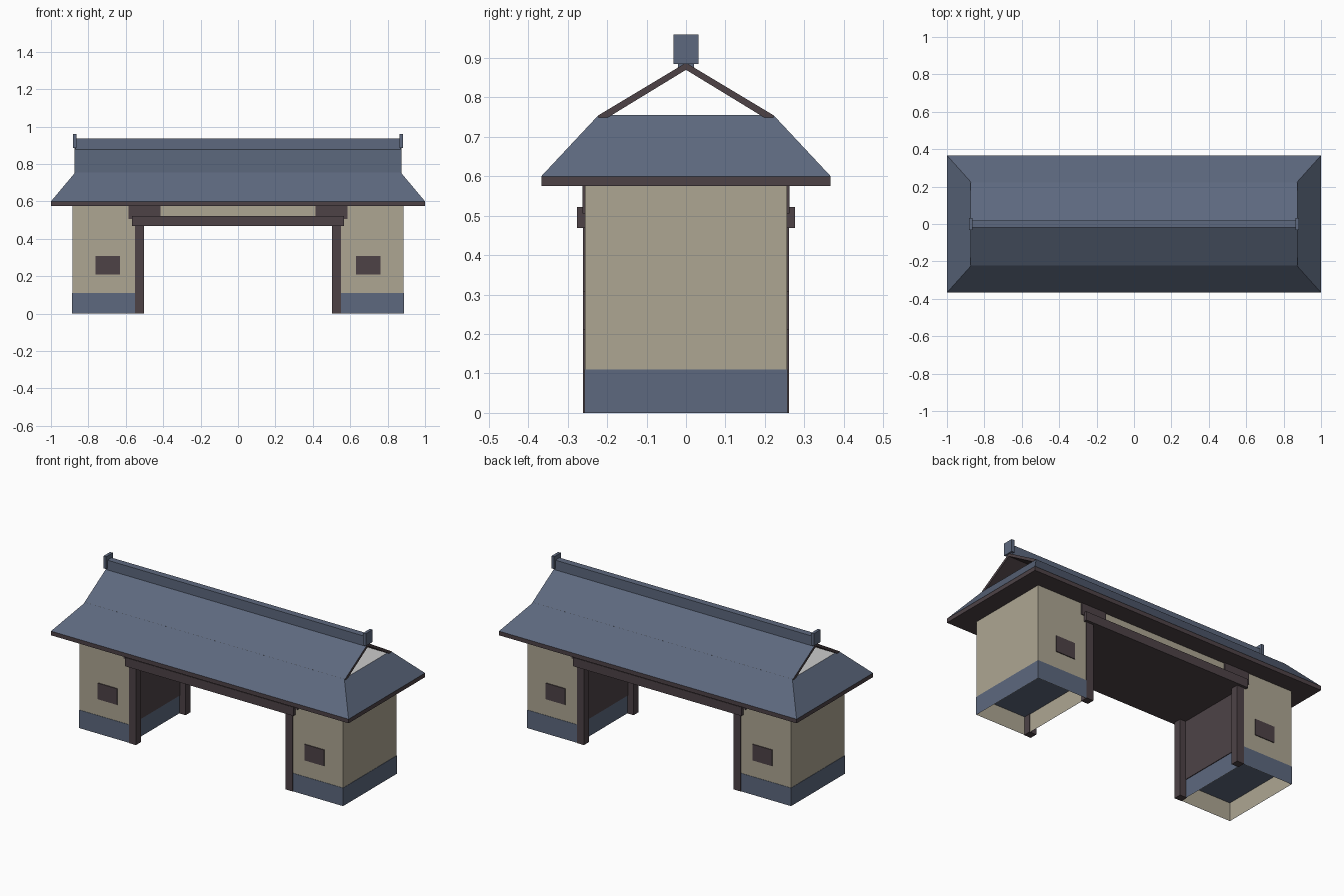
import bpy, bmesh

if "Cube" in bpy.data.objects:
    bpy.data.objects.remove(bpy.data.objects["Cube"])


def mat(name, rgb):
    m = bpy.data.materials.new(name)
    m.diffuse_color = (*rgb, 1)
    m.use_nodes = True
    m.node_tree.nodes["Principled BSDF"].inputs["Base Color"].default_value = m.diffuse_color
    return m


TILE = mat("slate_blue", (0.11, 0.14, 0.21))
PLASTER = mat("plaster", (0.42, 0.38, 0.29))
WOOD = mat("dark_wood", (0.075, 0.055, 0.062))
PALE = mat("pale", (0.9, 0.9, 0.9))


def finish(name, bm, *mats):
    me = bpy.data.meshes.new(name)
    bmesh.ops.recalc_face_normals(bm, faces=bm.faces)
    bm.to_mesh(me)
    bm.free()
    for m in mats:
        me.materials.append(m)
    ob = bpy.data.objects.new(name, me)
    bpy.context.collection.objects.link(ob)
    return ob


def frustum(name, lo, hi, m, drop=(), top=None):
    """Box whose top rectangle may differ; lo/hi = (x0, x1, y0, y1, z)."""
    bm = bmesh.new()
    rings = [[bm.verts.new((x, y, r[4])) for x, y in
              ((r[0], r[2]), (r[1], r[2]), (r[1], r[3]), (r[0], r[3]))] for r in (lo, hi)]
    for i in range(4):
        j = (i + 1) % 4
        bm.faces.new((rings[0][i], rings[0][j], rings[1][j], rings[1][i]))
    if "bottom" not in drop:
        bm.faces.new(rings[0][::-1])
    if "top" not in drop:
        f = bm.faces.new(rings[1])
        f.material_index = 1 if top else 0
    return finish(name, bm, *([m, top] if top else [m]))


def box(name, x, y, z, m, drop=()):
    x, y = sorted(x), sorted(y)
    return frustum(name, (*x, *y, z[0]), (*x, *y, z[1]), m, drop)


# Two gatehouse piers
for s, side in ((-1, "left"), (1, "right")):
    box(side + "_base", (s * .545, s * .887), (-.258, .258), (0, .11), TILE, ("bottom",))
    box(side + "_wall", (s * .547, s * .885), (-.256, .256), (0, .578), PLASTER, ("bottom", "top"))
    box(side + "_inner_panel", (s * .541, s * .55), (-.25, .25), (.11, .47), WOOD)
    # Front and back posts, windows and brackets
    for t, face in ((-1, "front"), (1, "back")):
        n = side + "_" + face
        box(n + "_post", (s * .503, s * .55), (t * .215, t * .261), (0, .47), WOOD)
        box(n + "_window", (s * .63, s * .762), (t * .25, t * .261), (.21, .308), WOOD)
        box(n + "_bracket", (s * .415, s * .585), (t * .25, t * .262), (.505, .576), WOOD)

# Wall over the opening, dark ceiling and lintel beams
box("lintel_wall", (-.55, .55), (-.255, .255), (.475, .578), PLASTER)
box("passage_ceiling", (-.547, .547), (-.254, .254), (.469, .476), WOOD)
for t, face in ((-1, "front"), (1, "back")):
    box(face + "_lintel_beam", (-.566, .566), (t * .235, t * .277), (.469, .522), WOOD)

# Eave slab and hipped lower roof
box("eave_slab", (-1, 1), (-.367, .367), (.575, .6), WOOD)
frustum("lower_roof", (-1, 1, -.367, .367, .6), (-.87, .87, -.222, .222, .755),
        TILE, ("bottom",), PALE)

# Upper gable slopes: tiled on top, wooden beneath
for t, face in ((-1, "front"), (1, "back")):
    bm = bmesh.new()
    prof = [(0, .888), (t * .223, .754), (t * .218, .737), (0, .870)]
    a, b = [[bm.verts.new((x, y, z)) for y, z in prof] for x in (-.875, .875)]
    for i in range(4):
        j = (i + 1) % 4
        f = bm.faces.new((a[i], a[j], b[j], b[i]))
        f.material_index = 0 if i == 0 else 1
    for r in (a, b):
        bm.faces.new(r).material_index = 1
    finish(face + "_upper_roof", bm, TILE, WOOD)

# Ridge and its end ornaments
box("ridge", (-.87, .87), (-.02, .02), (.875, .935), TILE)
for s, side in ((-1, "left"), (1, "right")):
    box(side + "_ridge_end", (s * .864, s * .882), (-.032, .032), (.885, .96), TILE)
